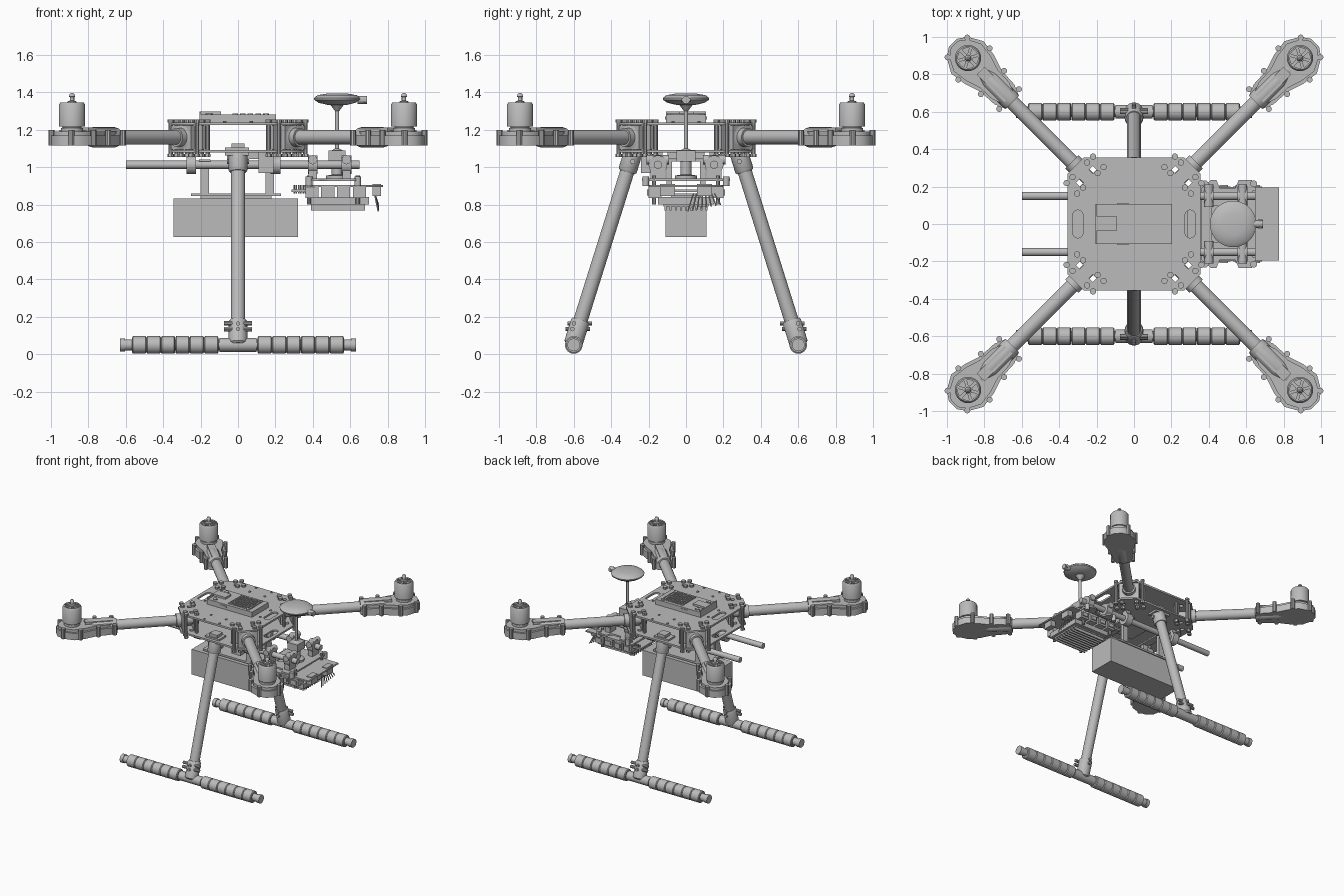
import bpy, bmesh, math
from mathutils import Vector, Matrix

cube = bpy.data.objects.get("Cube")
if cube:
    bpy.data.objects.remove(cube, do_unlink=True)

grey = bpy.data.materials.new("plain_grey")
grey.use_nodes = True
grey.diffuse_color = (0.5, 0.5, 0.5, 1)
grey.node_tree.nodes["Principled BSDF"].inputs["Base Color"].default_value = (0.5, 0.5, 0.5, 1)


def finish(name, bm, matrix=None, smooth=False):
    bmesh.ops.recalc_face_normals(bm, faces=bm.faces)
    mesh = bpy.data.meshes.new(name)
    bm.to_mesh(mesh)
    bm.free()
    mesh.materials.append(grey)
    ob = bpy.data.objects.new(name, mesh)
    bpy.context.collection.objects.link(ob)
    if matrix:
        mesh.transform(matrix)
    if smooth:
        for o in bpy.context.selected_objects:
            o.select_set(False)
        ob.select_set(True)
        bpy.context.view_layer.objects.active = ob
        bpy.ops.object.shade_smooth_by_angle(angle=math.radians(35))
    return ob


def box(name, x, y, z, matrix=None):
    """Box from (low, high) ranges on each axis."""
    bm = bmesh.new()
    bmesh.ops.create_cube(bm, size=1)
    for v in bm.verts:
        v.co = Vector([a[0] + (c + 0.5) * (a[1] - a[0]) for a, c in zip((x, y, z), v.co)])
    return finish(name, bm, matrix)


def lathe(name, profile, start, direction, matrix=None, sides=24):
    """Closed solid of revolution; profile is (radius, distance) along direction."""
    bm = bmesh.new()
    rings = [[bm.verts.new((r * math.cos(t), r * math.sin(t), h))
              for t in [2 * math.pi * i / sides for i in range(sides)]] for r, h in profile]
    for a, b in zip(rings, rings[1:]):
        for i in range(sides):
            bm.faces.new((a[i], a[(i + 1) % sides], b[(i + 1) % sides], b[i]))
    bm.faces.new(rings[0])
    bm.faces.new(rings[-1])
    turn = Vector((0, 0, 1)).rotation_difference(Vector(direction)).to_matrix().to_4x4()
    place = Matrix.Translation(start) @ turn
    return finish(name, bm, matrix @ place if matrix else place, True)


def rod(name, a, b, r, matrix=None, sides=20):
    d = Vector(b) - Vector(a)
    return lathe(name, [(r, 0), (r, d.length)], a, d.normalized(), matrix, sides)


def plate(name, outlines, low, high, matrix=None):
    """Flat sheet; the first outline is the rim, the others are holes."""
    cu = bpy.data.curves.new(name, 'CURVE')
    cu.dimensions, cu.fill_mode, cu.extrude = '2D', 'BOTH', (high - low) / 2
    for pts in outlines:
        s = cu.splines.new('POLY')
        s.points.add(len(pts) - 1)
        for p, (x, y) in zip(s.points, pts):
            p.co = (x, y, 0, 1)
        s.use_cyclic_u = True
    tmp = bpy.data.objects.new(name, cu)
    bpy.context.collection.objects.link(tmp)
    bpy.context.view_layer.update()
    bm = bmesh.new()
    bm.from_mesh(bpy.data.meshes.new_from_object(tmp.evaluated_get(bpy.context.evaluated_depsgraph_get())))
    bmesh.ops.remove_doubles(bm, verts=bm.verts, dist=0.0001)
    bpy.data.objects.remove(tmp)
    lift = Matrix.Translation((0, 0, (low + high) / 2))
    return finish(name, bm, matrix @ lift if matrix else lift)


def slot(cx, cy, w, h, n=6):
    """Upright rounded slot."""
    r, pts = w / 2, []
    for side, a0 in ((1, 0), (-1, math.pi)):
        for i in range(n + 1):
            t = a0 + math.pi * i / n
            pts.append((cx + r * math.cos(t), cy + side * (h / 2 - r) + r * math.sin(t)))
    return pts


def diamond(cx, cy, r):
    return [(cx + r, cy), (cx, cy + r), (cx - r, cy), (cx, cy - r)]


Z = Vector((0, 0, 1))
signs = (-1, 1)

# Frame plates with slots
e, c = 0.355, 0.27
rim = [(e, -c), (e, c), (c, e), (-c, e), (-e, c), (-e, -c), (-c, -e), (c, -e)]
holes = [slot(s * 0.3, 0, 0.055, 0.15) for s in signs]
holes += [diamond(sx * a, sy * b, 0.02) for sx in signs for sy in signs for a, b in ((0.29, 0.22), (0.22, 0.29))]
plate("top_plate", [rim] + holes, 1.225, 1.24)
plate("bottom_plate", [rim] + holes, 1.078, 1.092)

# Plate bolts
for sx in signs:
    for sy in signs:
        for a, b in ((0.07, 0.25), (0.07, 0.335), (0.25, 0.07)):
            rod("plate_bolt", (sx * a, sy * b, 1.235), (sx * a, sy * b, 1.246), 0.009, sides=10)

# Arms: clamp, tube, motor mount and motor, built along +x and turned to each corner
mount_half = [(0.92, 0.05), (0.98, 0.075), (1.08, 0.08), (1.17, 0.11), (1.26, 0.122), (1.335, 0.08), (1.37, 0.03)]
mount_rim = mount_half + [(x, -y) for x, y in reversed(mount_half)]
for k in range(4):
    m = Matrix.Rotation(math.radians(45 + 90 * k), 4, 'Z')
    rod("arm_tube", (0.3, 0, 1.16), (1.1, 0, 1.16), 0.039, m)
    lathe("arm_collar", [(0.065, 0), (0.065, 0.03), (0.05, 0.035), (0.05, 0.07)], (0.4, 0, 1.16), (1, 0, 0), m)
    for x in (0.31, 0.395):
        box("arm_clamp", (x, x + 0.035), (-0.075, 0.075), (1.095, 1.222), m)
    for x, y in ((0.33, 0.1), (0.41, 0.1), (0.41, 0.055), (0.33, 0.055)):
        for s in signs:
            rod("clamp_post", (x, s * y, 1.06), (x, s * y, 1.252), 0.012, m, 10)
            rod("clamp_bolt_head", (x, s * y, 1.24), (x, s * y, 1.256), 0.017, m, 10)
            rod("clamp_nut", (x, s * y, 1.055), (x, s * y, 1.07), 0.017, m, 6)
    # Motor mount shells
    plate("motor_mount", [mount_rim], 1.115, 1.17, m)
    plate("motor_mount_top", [[(1.255 + (x - 1.255) * 0.9, y * 0.85) for x, y in mount_rim]], 1.17, 1.192, m)
    lathe("mount_socket", [(0.05, 0), (0.055, 0.02), (0.055, 0.17), (0.035, 0.25)], (0.92, 0, 1.16), (1, 0, 0), m)
    box("mount_rib", (0.95, 1.16), (-0.03, 0.03), (1.18, 1.212), m)
    for x, y in ((0.945, 0.075), (1.07, 0.088), (1.21, 0.118), (1.335, 0.075)):
        for s in signs:
            rod("mount_bolt", (x, s * y, 1.115), (x, s * y, 1.2), 0.016, m, 10)
    # Motor
    at = (1.255, 0, 1.19)
    lathe("motor_base", [(0.06, 0), (0.06, 0.02), (0.05, 0.022), (0.05, 0.03)], at, Z, m)
    lathe("motor_can", [(0.07, 0.028), (0.07, 0.145), (0.062, 0.157), (0.054, 0.157), (0.054, 0.145)], at, Z, m, 32)
    lathe("motor_hub", [(0.024, 0.14), (0.024, 0.162), (0.012, 0.166), (0.012, 0.185), (0.017, 0.187),
                        (0.013, 0.2), (0.006, 0.206)], at, Z, m, 16)
    for i in range(6):
        spoke = m @ Matrix.Translation(at) @ Matrix.Rotation(i * math.pi / 3, 4, 'Z')
        box("motor_spoke", (0.015, 0.06), (-0.008, 0.008), (0.143, 0.157), spoke)

# Landing legs, one each side
for s in signs:
    top, foot = Vector((0, s * 0.285, 1.07)), Vector((0, s * 0.605, 0.05))
    along = (foot - top).normalized()
    rod("leg_tube", top, foot, 0.038)
    lathe("leg_socket", [(0.035, -0.01), (0.05, 0), (0.05, 0.09), (0.043, 0.1)], top, along)
    rod("leg_hinge_pin", (-0.06, s * 0.285, 1.03), (0.06, s * 0.285, 1.03), 0.014, sides=10)
    box("leg_bracket", (-0.07, 0.06), (s * 0.285 - 0.045, s * 0.285 + 0.045), (1.062, 1.105))
    box("leg_bracket_cap", (-0.035, 0.035), (s * 0.285 - 0.035, s * 0.285 + 0.035), (1.1, 1.128))
    lathe("leg_foot_sleeve", [(0.043, 0), (0.05, 0.01), (0.05, 0.13), (0.04, 0.14)], foot - along * 0.14, along)
    for z in (0.135, 0.165):
        y = s * (0.605 - (z - 0.05) * 0.314)
        rod("sleeve_bolt", (-0.075, y + s * 0.03, z), (0.075, y + s * 0.03, z), 0.012, sides=10)
        rod("sleeve_bolt_cross", (0, y - 0.065, z), (0, y + 0.065, z), 0.011, sides=10)
    # Skid tube with padded rings
    rod("skid_tube", (-0.63, s * 0.6, 0.05), (0.63, s * 0.6, 0.05), 0.029)
    rod("skid_tee", (-0.1, s * 0.6, 0.05), (0.1, s * 0.6, 0.05), 0.037)
    for d in signs:
        rod("skid_end_cap", (d * 0.605, s * 0.6, 0.05), (d * 0.632, s * 0.6, 0.05), 0.034)
        for i in range(6):
            lathe("skid_pad", [(0.04, 0), (0.047, 0.005), (0.047, 0.071), (0.04, 0.076)],
                  (d * (0.105 + 0.077 * i), s * 0.6, 0.05), (d, 0, 0))

# Payload rails and hangers
for s in signs:
    y = s * 0.15
    rod("payload_rail", (-0.6, y, 1.013), (0.65, y, 1.013), 0.022)
    for x in (-0.25, 0.2, 0.4, 0.58):
        rod("rail_ring", (x - 0.026, y, 1.013), (x + 0.026, y, 1.013), 0.05)
        if x < 0.3:
            box("rail_hanger", (x - 0.02, x + 0.02), (y - 0.025, y + 0.025), (1.04, 1.08))
        else:
            box("rail_foot", (x - 0.022, x + 0.022), (y - 0.04, y + 0.04), (0.94, 0.99))
            rod("rail_clip", (x, y - 0.06, 1.04), (x, y + 0.06, 1.04), 0.025, sides=12)
    for x in (-0.178, 0.17):
        box("battery_post", (x - 0.022, x + 0.022), (y * 0.6 - 0.015, y * 0.6 + 0.015), (0.855, 1.03))
for x in (-0.178, 0.17):
    box("battery_crossbar", (x - 0.03, x + 0.03), (-0.18, 0.18), (1.03, 1.042))
box("power_module", (0.11, 0.19), (-0.24, -0.19), (0.97, 1.085))
box("under_board", (-0.06, 0.19), (-0.1, 0.1), (1.045, 1.078))

# Battery and its tray
box("battery", (-0.345, 0.32), (-0.11, 0.11), (0.627, 0.833))
box("battery_tray", (-0.25, 0.23), (-0.1, 0.1), (0.845, 0.86))
box("battery_strap", (-0.2, 0.18), (-0.08, 0.08), (0.83, 0.847))

# Sensor platform hung from the rails
prof = [(0.36, -0.19), (0.41, -0.235), (0.44, -0.235), (0.46, -0.19), (0.54, -0.19), (0.56, -0.235), (0.63, -0.235), (0.65, -0.19)]
plate("sensor_platform", [prof + [(x, -y) for x, y in reversed(prof)], slot(0.44, 0, 0.05, 0.2)], 0.927, 0.94)
plate("sensor_board", [[(0.35, -0.2), (0.775, -0.195), (0.775, 0.195), (0.35, 0.2)]], 0.893, 0.905)
for x in (0.38, 0.64):
    for s in signs:
        rod("standoff", (x, s * 0.17, 0.8), (x, s * 0.17, 0.955), 0.011, sides=10)
        rod("damper", (x, s * 0.215, 0.9), (x, s * 0.215, 0.95), 0.018, sides=12)
for s in signs:
    for i in range(4):
        x = 0.36 + i * 0.085
        box("board_socket", (x, x + 0.07), (s * 0.165 - 0.035, s * 0.165 + 0.035), (0.835, 0.893))
        box("socket_lip", (x + 0.012, x + 0.058), (s * 0.2 - 0.008, s * 0.2 + 0.008), (0.85, 0.88))
    box("board_connector", (0.72, 0.765), (s * 0.1 - 0.04, s * 0.1 + 0.04), (0.845, 0.91))
    for i in range(9):
        x = 0.3 + i * 0.012
        rod("pin", (x, s * 0.17, 0.86), (x, s * 0.17, 0.905), 0.004, sides=6)
box("pin_strip", (0.285, 0.41), (-0.18, 0.18), (0.868, 0.882))
box("processor_carrier", (0.38, 0.7), (-0.15, 0.15), (0.8, 0.84))
box("heat_sink_base", (0.39, 0.68), (-0.12, 0.12), (0.79, 0.802))
for i in range(9):
    y = -0.115 + i * 0.0275
    box("heat_sink_fin", (0.39, 0.68), (y, y + 0.01), (0.768, 0.792))
# Fan of signal wires at the outer edge
for i in range(8):
    rod("signal_wire", (0.73, 0.04 + 0.016 * i, 0.86), (0.75, 0.01 + 0.025 * i, 0.765 + 0.005 * i), 0.004, sides=6)

# Positioning antenna on a mast
lathe("antenna_mast", [(0.06, 0), (0.06, 0.015), (0.03, 0.02), (0.03, 0.15), (0.011, 0.16), (0.011, 0.36),
                       (0.045, 0.405)], (0.53, 0, 0.94), Z)
box("mast_bracket", (0.485, 0.575), (-0.05, 0.05), (1.03, 1.09))
lathe("antenna_disc", [(0.05, 0), (0.1, 0.012), (0.122, 0.027), (0.124, 0.037), (0.105, 0.052), (0.06, 0.06),
                       (0.01, 0.062)], (0.53, 0, 1.333), Z, sides=40)
rod("antenna_plug", (0.64, 0, 1.36), (0.69, 0, 1.36), 0.021, sides=12)
rod("antenna_plug_pin", (0.675, -0.025, 1.36), (0.675, 0.025, 1.36), 0.012, sides=10)

# Flight controller on the top plate
box("controller_base", (-0.207, 0.202), (-0.107, 0.107), (1.24, 1.282))
box("controller_module", (-0.207, -0.09), (-0.035, 0.04), (1.28, 1.298))
box("controller_rim", (-0.207, -0.198), (-0.107, 0.107), (1.28, 1.297))
for s in signs:
    plate("corner_screw", [diamond(-0.155, s * 0.075, 0.02)], 1.28, 1.288)
    plate("corner_screw", [diamond(0.15, s * 0.085, 0.016)], 1.28, 1.288)
    box("side_port", (-0.09, -0.03), (s * 0.107 - 0.004, s * 0.107 + 0.004), (1.255, 1.27))
for i in range(5):
    for j in range(4 if i < 4 else 2):
        x, y = -0.03 + i * 0.041, -0.085 + j * (0.045 if i < 4 else 0.09)
        h = 0.034 if i < 4 else 0.08
        plate("port", [[(x, y), (x + 0.029, y), (x + 0.029, y + h), (x, y + h)],
                       [(x + 0.006, y + 0.006), (x + 0.023, y + 0.006), (x + 0.023, y + h - 0.006),
                        (x + 0.006, y + h - 0.006)]], 1.28, 1.288)
